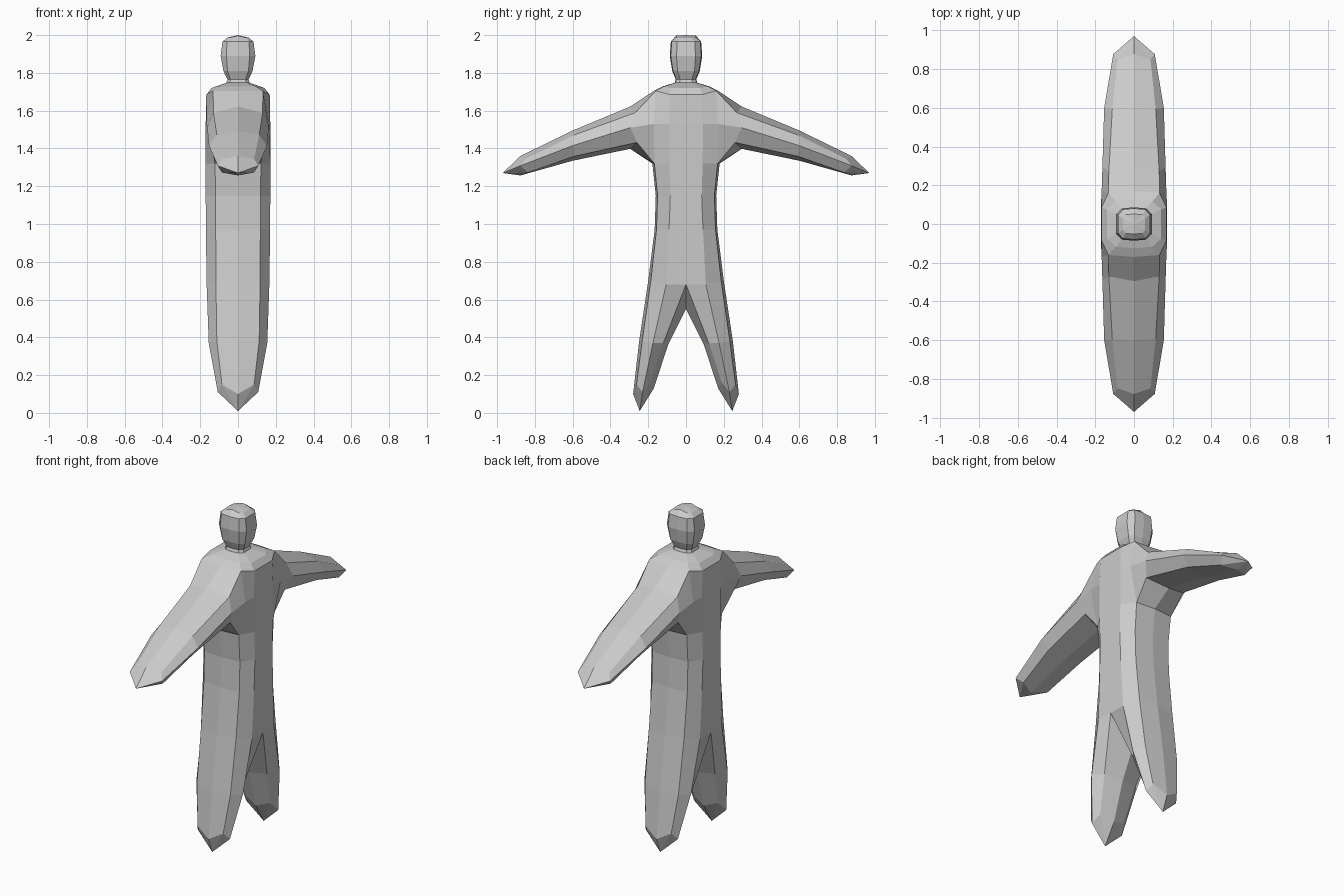
import bpy, bmesh

if "Cube" in bpy.data.objects:
    bpy.data.objects.remove(bpy.data.objects["Cube"])

bm = bmesh.new()


def ring(points):
    """Eight vertices from five points on the +x side (first and last have x = 0)."""
    back = [(-x, y, z) for x, y, z in points[3:0:-1]]
    return [bm.verts.new(p) for p in points + back]


def face(vs):
    # faces lying in the mirror plane would be internal
    if any(abs(v.co.y) > 1e-5 for v in vs):
        bm.faces.new(vs)


def bridge(a, b, skip=()):
    for i in range(8):
        if i not in skip:
            j = (i + 1) % 8
            face([a[i], a[j], b[j], b[i]])


def fan(r, tip):
    for i in range(8):
        face([r[i], r[(i + 1) % 8], tip])


def trunk(z, zo, hx, hy, cx, side):
    """Half of a trunk or head section, split at y = 0."""
    return ring([(0, 0, z), (hx, 0, z), (hx, side, z),
                 (cx, hy * 0.94, zo), (0, hy, zo)])


# leg, from foot to crotch
foot = ring([(0, .17, .13), (.08, .19, .16), (.107, .23, .11),
             (.085, .262, .15), (0, .28, .10)])
knee = ring([(0, .095, .36), (.11, .12, .37), (.155, .175, .37),
             (.112, .232, .38), (0, .248, .38)])
crotch = ring([(0, 0, .55), (.166, 0, .68), (.166, .105, .68),
               (.117, .186, .70), (0, .20, .70)])
fan(foot, bm.verts.new((0, .245, .01)))
bridge(foot, knee)
bridge(knee, crotch)

# torso, neck and head: z, outer z, half x, half y, corner x, side y
rows = [
    (.97, .97, .17, .166, .118, .09),
    (1.15, 1.15, .171, .16, .118, .083),
    (1.32, 1.32, .171, .178, .122, .088),
    (1.53, 1.53, .171, .18, .167, .09),
    (1.685, 1.705, .168, .17, .132, .085),
    (1.72, 1.728, .14, .125, .095, .075),
    (1.748, 1.748, .062, .06, .042, .035),
    (1.765, 1.765, .056, .054, .04, .03),
    (1.81, 1.81, .077, .073, .055, .045),
    (1.89, 1.89, .092, .086, .062, .05),
    (1.965, 1.967, .082, .08, .058, .047),
]
rings = [crotch] + [trunk(*r) for r in rows]
for k in range(len(rings) - 1):
    # leave the shoulder opening for the arm
    bridge(rings[k], rings[k + 1], (3, 4) if k in (3, 4) else ())

# crown
crown = ring([(0, 0, 2.0), (.058, 0, 1.986), (.058, .03, 1.986),
              (.045, .048, 1.986), (0, .052, 1.997)])
bridge(rings[-1], crown)
for i in range(1, 7):
    face([crown[0], crown[i], crown[i + 1]])

# arm, growing out of the shoulder opening
low, mid, top = rings[3:6]
arm = [top[4], top[3], mid[3], low[3], low[4], low[5], mid[5], top[5]]


def arm_ring(y, zt, zb, hx, cx, pull):
    d = (zt - zb) * 0.15
    return ring([(0, y, zt), (cx, y - pull * .7, zt - d), (hx, y, (zt + zb) / 2),
                 (cx, y - pull, zb + d), (0, y, zb)])


for spec in [(.295, 1.622, 1.398, .163, .13, .035),
             (.60, 1.495, 1.335, .154, .112, .01),
             (.877, 1.36, 1.257, .107, .085, .04)]:
    nxt = arm_ring(*spec)
    bridge(arm, nxt)
    arm = nxt
fan(arm, bm.verts.new((0, .97, 1.27)))

# other half of the figure
bmesh.ops.delete(bm, geom=[v for v in bm.verts if not v.link_faces], context='VERTS')
bmesh.ops.mirror(bm, geom=bm.verts[:] + bm.edges[:] + bm.faces[:],
                 axis='Y', merge_dist=1e-4)
bmesh.ops.remove_doubles(bm, verts=bm.verts[:], dist=1e-4)
bmesh.ops.recalc_face_normals(bm, faces=bm.faces[:])

mesh = bpy.data.meshes.new("figure_body")
bm.to_mesh(mesh)
bm.free()
bpy.context.collection.objects.link(bpy.data.objects.new("figure_body", mesh))
